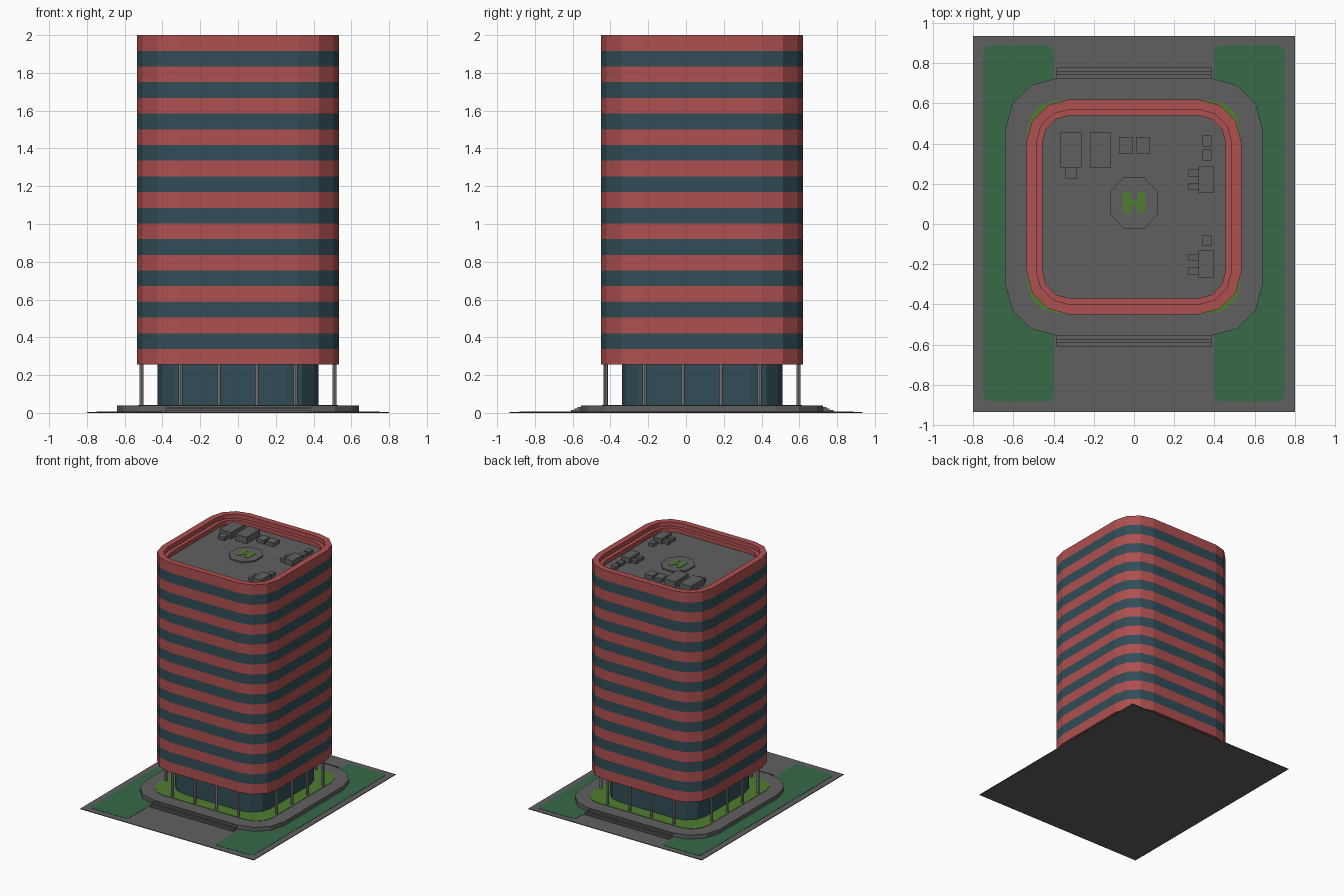
import bpy, bmesh, math

if "Cube" in bpy.data.objects:
    bpy.data.objects.remove(bpy.data.objects["Cube"])

CY = 0.085  # the tower sits a little behind the plot centre


def material(name, rgb):
    m = bpy.data.materials.new(name)
    m.use_nodes = True
    m.diffuse_color = (*rgb, 1)
    m.node_tree.nodes["Principled BSDF"].inputs["Base Color"].default_value = (*rgb, 1)
    return m


red = material("red cladding", (0.43, 0.08, 0.08))
glass = material("dark teal glass", (0.032, 0.074, 0.095))
grey = material("dark grey paving", (0.117, 0.117, 0.117))
lawn_green = material("lawn green", (0.038, 0.144, 0.065))
bright_green = material("bright green", (0.08, 0.21, 0.03))
steel = material("light grey column", (0.29, 0.29, 0.29))


def finish(name, bm, mats):
    bmesh.ops.recalc_face_normals(bm, faces=bm.faces)
    me = bpy.data.meshes.new(name)
    bm.to_mesh(me)
    bm.free()
    for m in mats:
        me.materials.append(m)
    ob = bpy.data.objects.new(name, me)
    bpy.context.collection.objects.link(ob)
    return ob


def rounded(hx, hy, r, cx=0, cy=0, seg=3):
    """Rectangle outline with faceted round corners."""
    pts = []
    for q, (sx, sy) in enumerate(((1, 1), (-1, 1), (-1, -1), (1, -1))):
        for i in range(seg + 1):
            a = math.pi / 2 * (q + i / seg)
            pts.append((cx + sx * (hx - r) + r * math.cos(a),
                        cy + sy * (hy - r) + r * math.sin(a)))
    return pts


def loft(name, rings, mats, side_index=lambda i: 0, top_index=0):
    """Stack outlines given as (points, z), cap both ends."""
    bm = bmesh.new()
    loops = [[bm.verts.new((x, y, z)) for x, y in pts] for pts, z in rings]
    for k, (a, b) in enumerate(zip(loops, loops[1:])):
        n = len(a)
        for i in range(n):
            f = bm.faces.new((a[i], a[(i + 1) % n], b[(i + 1) % n], b[i]))
            f.material_index = side_index(k)
    bm.faces.new(loops[0][::-1])
    bm.faces.new(loops[-1]).material_index = top_index
    return finish(name, bm, mats)


def slab(name, pts, z0, z1, mat):
    return loft(name, [(pts, z0), (pts, z1)], [mat])


def box(name, x0, x1, y0, y1, z0, z1, mat):
    return slab(name, [(x0, y0), (x1, y0), (x1, y1), (x0, y1)], z0, z1, mat)


# Plot, lawns, podium and entrance steps
box("ground_plate", -0.8, 0.8, -0.935, 0.935, 0, 0.005, grey)
for side, s in (("left", 1), ("right", -1)):
    slab(f"{side}_lawn", rounded(0.175, 0.885, 0.03, s * 0.575, 0.003), 0.004, 0.007, lawn_green)
slab("podium", rounded(0.64, 0.64, 0.255, 0, CY), 0.004, 0.04, grey)
for side, s in (("front", -1), ("back", 1)):
    for i, (reach, z) in enumerate(((0.66, 0.032), (0.675, 0.023), (0.695, 0.014))):
        y0, y1 = sorted((CY + s * 0.6, CY + s * reach))
        box(f"{side}_step_{i + 1}", -0.385, 0.385, y0, y1, 0.004, z, grey)
slab("planting_bed", rounded(0.53, 0.53, 0.15, 0, CY), 0.038, 0.043, bright_green)

# Glazed lobby
slab("lobby", rounded(0.425, 0.425, 0.17, 0, CY), 0.04, 0.26, glass)

# Columns under the overhang, four on each side
for side in range(4):
    c, s = math.cos(side * math.pi / 2), math.sin(side * math.pi / 2)
    for i, t in enumerate((-0.305, -0.1, 0.1, 0.305)):
        px, py = c * t + s * 0.51, s * t - c * 0.51 + CY
        ring = [(px + 0.011 * math.cos(k * math.pi / 4), py + 0.011 * math.sin(k * math.pi / 4))
                for k in range(8)]
        slab(f"column_{side + 1}_{i + 1}", ring, 0.04, 0.258, steel)

# Tower: alternating bands, stepped parapet, recessed roof
BANDS, BOTTOM, FLOOR = 21, 0.255, 1.93


def tower_ring(inset):
    return rounded(0.535 - inset, 0.535 - inset, 0.215 - inset, 0, CY)


rings = [(tower_ring(0), BOTTOM + (2 - BOTTOM) * i / BANDS) for i in range(BANDS + 1)]
rings += [(tower_ring(0.05), 2), (tower_ring(0.05), 1.965),
          (tower_ring(0.08), 1.965), (tower_ring(0.08), FLOOR)]
loft("tower", rings, [red, glass, grey],
     side_index=lambda k: k % 2 if k < BANDS else 0, top_index=2)

# Helipad with its marking
pad = [(x * 0.92, y + 0.105) for x, y in rounded(0.13, 0.13, 0.076, seg=1)]
slab("helipad", pad, FLOOR, FLOOR + 0.012, grey)
for part, x0, x1, y0, y1 in (("left_bar", 0.018, 0.055, 0.055, 0.16),
                             ("right_bar", -0.055, -0.018, 0.055, 0.16),
                             ("cross_bar", -0.018, 0.018, 0.093, 0.122)):
    box(f"helipad_{part}", x0, x1, y0, y1, FLOOR + 0.01, FLOOR + 0.015, bright_green)


# Rooftop plant
def plant(name, x0, x1, y0, y1, h):
    box(name, x0, x1, y0, y1, FLOOR, FLOOR + h, grey)


plant("plant_room_right", -0.365, -0.26, 0.28, 0.455, 0.055)
plant("plant_room_duct", -0.34, -0.285, 0.225, 0.28, 0.03)
plant("plant_room_left", -0.22, -0.115, 0.28, 0.455, 0.055)
for i, x in enumerate((-0.075, 0.01)):
    plant(f"cooling_unit_{i + 1}", x, x + 0.07, 0.35, 0.43, 0.03)
for i, y in enumerate((0.385, 0.315, -0.11)):
    plant(f"small_vent_{i + 1}", 0.34, 0.385, y, y + 0.055, 0.025)
for i, y in enumerate((0.155, -0.265)):
    plant(f"air_handler_{i + 1}", 0.32, 0.395, y, y + 0.133, 0.042)
    for j, dy in enumerate((0.015, 0.08)):
        plant(f"air_handler_{i + 1}_duct_{j + 1}", 0.27, 0.32, y + dy, y + dy + 0.035, 0.025)
